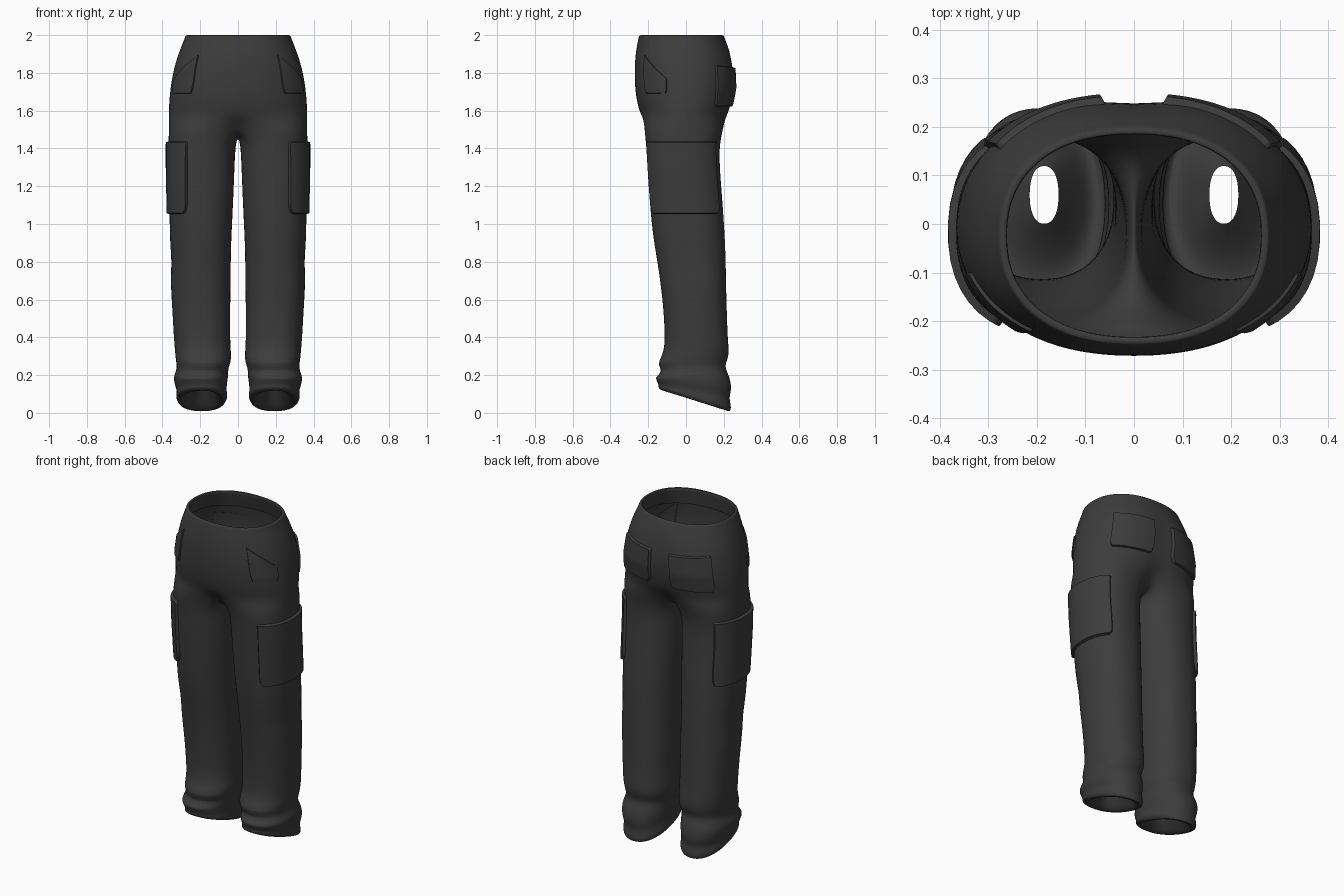
import bpy, bmesh, math

if "Cube" in bpy.data.objects:
    bpy.data.objects.remove(bpy.data.objects["Cube"])

fabric = bpy.data.materials.new("charcoal fabric")
fabric.diffuse_color = (0.046, 0.046, 0.046, 1)
fabric.use_nodes = True
fabric.node_tree.nodes["Principled BSDF"].inputs["Base Color"].default_value = fabric.diffuse_color

# hip rows: z, half width, front y, back y
HIP = [(2.0, .28, -.25, .20), (1.985, .282, -.252, .205), (1.92, .31, -.266, .232),
       (1.83, .34, -.274, .257), (1.72, .36, -.272, .262), (1.63, .367, -.258, .245),
       (1.57, .368, -.238, .222)]
# leg rows: z, inner x, outer x, front y, back y, tilt (front up, back down)
LEG = [(1.5, .0, .368, -.222, .198, 0), (1.42, .012, .369, -.212, .178, 0),
       (1.3, .017, .369, -.206, .180, 0), (1.15, .023, .366, -.196, .192, 0),
       (1.0, .03, .363, -.183, .203, 0), (.9, .035, .361, -.17, .208, 0),
       (.8, .037, .352, -.153, .212, 0), (.7, .038, .359, -.138, .213, 0),
       (.55, .04, .349, -.12, .217, 0), (.4, .041, .341, -.113, .222, 0),
       (.33, .037, .335, -.118, .228, -.01), (.275, .034, .33, -.155, .226, -.015),
       (.235, .052, .322, -.128, .203, -.01), (.195, .05, .343, -.152, .232, .0),
       (.155, .058, .338, -.166, .245, .03), (.115, .06, .322, -.145, .228, .035),
       (.085, .053, .332, -.15, .242, .05), (.058, .07, .315, -.13, .236, .058),
       # turned-in hem narrowing upward
       (.068, .095, .29, -.095, .205, .05), (.11, .12, .255, -.05, .165, .03),
       (.17, .155, .215, -.0, .12, .01)]
N = 24      # points round a leg
HALF = 16   # outer segments shared with the hip


def sq(v, e=.88):
    return math.copysign(abs(v) ** e, v)


def hip_point(row, t):
    z, w, f, b = row
    return (w * sq(math.cos(t)), (f + b) / 2 + (b - f) / 2 * sq(math.sin(t)), z)


def leg_point(row, t):
    z, i, o, f, b, tilt = row
    s = sq(math.sin(t))
    return ((i + o) / 2 + (o - i) / 2 * sq(math.cos(t)),
            (f + b) / 2 + (b - f) / 2 * s, z - tilt * s)


def sample(rows, z):
    # row at any height, by linear blend
    for p, q in zip(rows, rows[1:]):
        if p[0] >= z >= q[0]:
            k = (p[0] - z) / (p[0] - q[0])
            return tuple(a + (b - a) * k for a, b in zip(p, q))
    return rows[-1]


def finish(name, bm, levels):
    bmesh.ops.recalc_face_normals(bm, faces=bm.faces)
    me = bpy.data.meshes.new(name)
    bm.to_mesh(me)
    bm.free()
    me.materials.append(fabric)
    ob = bpy.data.objects.new(name, me)
    bpy.context.collection.objects.link(ob)
    bpy.ops.object.select_all(action='DESELECT')
    ob.select_set(True)
    bpy.context.view_layer.objects.active = ob
    bpy.ops.object.shade_smooth_by_angle(angle=math.radians(60))
    m = ob.modifiers.new("mirror", 'MIRROR')
    m.use_clip = True
    if levels:
        ob.modifiers.new("subdivision", 'SUBSURF').levels = levels
        ob.modifiers["subdivision"].render_levels = levels
    return ob


# trousers: half hip, crotch seam and one leg, mirrored
bm = bmesh.new()


def strip(a, b, closed=False):
    n = len(a)
    for k in range(n if closed else n - 1):
        j = (k + 1) % n
        bm.faces.new((a[k], a[j], b[j], b[k]))


lining = [(1.9, .288, -.245, .21), (1.985, .262, -.233, .186), (2.0, .262, -.233, .184)]
rings = []
for row in lining + HIP:
    ring = []
    for k in range(HALF + 1):
        x, y, z = hip_point(row, math.pi * (k / HALF - .5))
        if k in (0, HALF):
            x = 0
        # seat crease at the back centre
        if k == HALF and 1.55 < z < 1.9:
            y -= .014
        ring.append(bm.verts.new((x, y, z)))
    rings.append(ring)
for a, b in zip(rings, rings[1:]):
    strip(a, b)


def leg_angle(k):
    return 2 * math.pi * (k - HALF / 2) / N


crotch = []
for k in range(N):
    x, y, z = leg_point(LEG[0], leg_angle(k))
    if k in (0, HALF):
        x, y, z = 0, y * .84, 1.525
    elif k in (1, HALF - 1):
        x *= .68
    elif k > HALF:
        u = (k - HALF) / (N - HALF) * 2 - 1
        x, y, z = 0, -.15 * u, 1.462 + .05 * u * u
    crotch.append(bm.verts.new((x, y, z)))
strip(rings[-1], crotch[:HALF + 1])
prev = crotch
for row in LEG[1:]:
    ring = [bm.verts.new(leg_point(row, leg_angle(k))) for k in range(N)]
    strip(prev, ring, True)
    prev = ring
finish("trousers", bm, 2)


def pocket(name, rows, point, a0, a1, z0, top0, top1, off, corner=.12, n=14):
    """Raised patch following the cloth between two angles (degrees)."""
    bm = bmesh.new()
    grid = []
    vs = [0, .02] + [i / n for i in range(1, n)] + [.98, 1]
    for i, v in enumerate(vs):
        # rounded lower corners
        r = max(0, 1 - v / corner)
        pinch = .5 - (1 - math.sqrt(1 - r * r)) * .09
        line = []
        for j, u in enumerate(vs):
            s = .5 + (u - .5) * 2 * pinch
            t = math.radians(a0 + (a1 - a0) * s)
            z = z0 + (top0 + (top1 - top0) * s - z0) * v
            x, y, z = point(sample(rows, z), t)
            edge = i in (0, len(vs) - 1) or j in (0, len(vs) - 1)
            d = -.008 if edge else off
            line.append(bm.verts.new((x + d * math.cos(t), y + d * math.sin(t), z)))
        grid.append(line)
    for a, b in zip(grid, grid[1:]):
        for k in range(len(a) - 1):
            bm.faces.new((a[k], a[k + 1], b[k + 1], b[k]))
    finish(name, bm, 0)


# pockets on thighs, hips and seat
pocket("cargo_pocket", LEG, leg_point, -68, 58, 1.05, 1.44, 1.44, .014)
pocket("front_pocket", HIP, hip_point, -52, -18, 1.69, 1.90, 1.77, .004, .5)
pocket("back_pocket", HIP, hip_point, 36, 82, 1.62, 1.84, 1.83, .008, .25)
